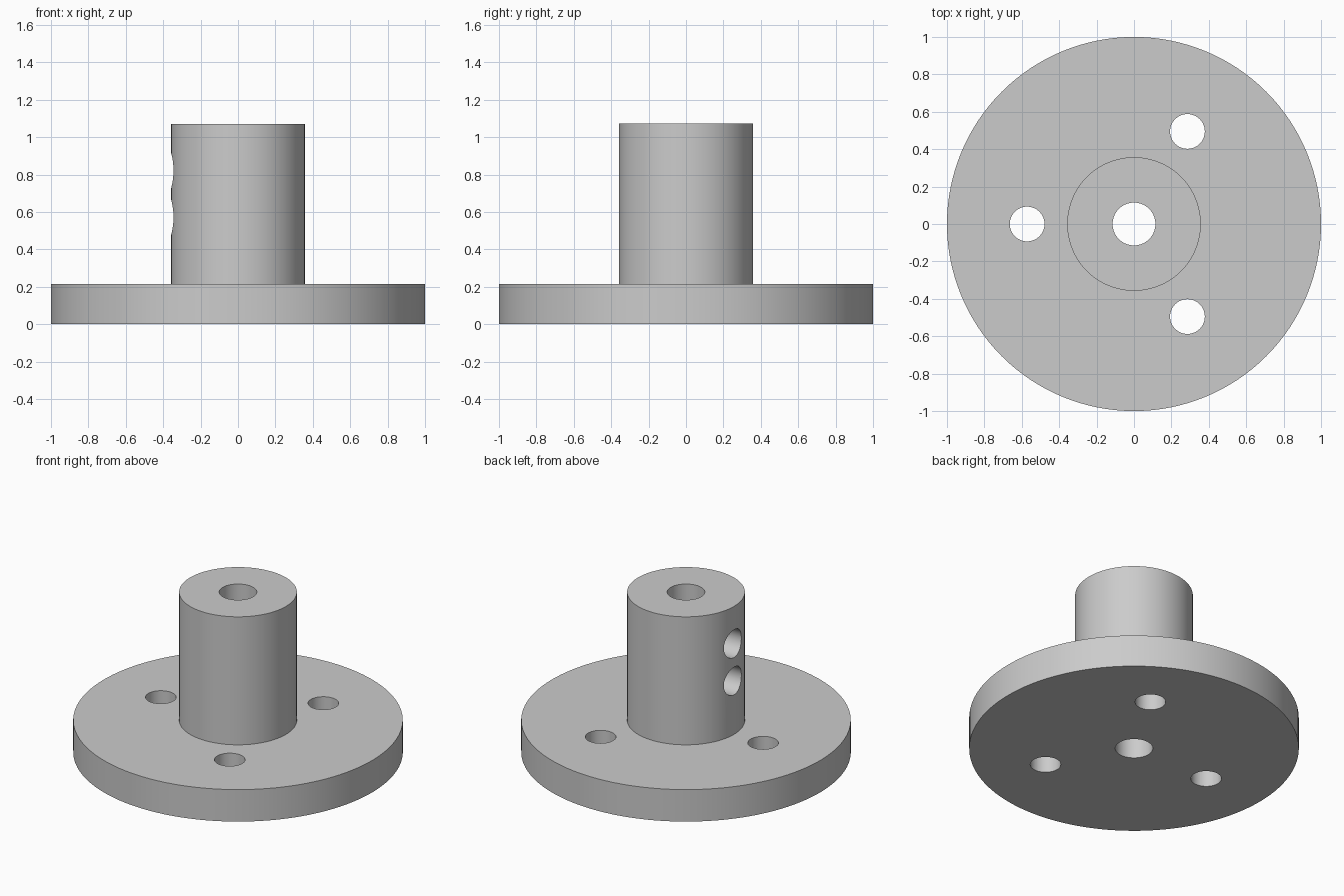
import bpy
import bmesh
from math import cos, sin, pi, radians
from mathutils import Matrix, Vector

cube = bpy.data.objects.get("Cube")
if cube:
    bpy.data.objects.remove(cube, do_unlink=True)

UNIT = 1 / 28                      # flange radius is 28 design units
FLANGE_R, FLANGE_H = 28 * UNIT, 6 * UNIT
HUB_R, TOP = 10 * UNIT, 30 * UNIT
BORE_R, HOLE_R = 3.2 * UNIT, 2.6 * UNIT
BOLT_CIRCLE = 16 * UNIT
SIDE_HOLES = (16 * UNIT, 23 * UNIT)

grey = bpy.data.materials.new("plain_grey")
grey.use_nodes = True
colour = (0.6, 0.6, 0.6, 1)
grey.diffuse_color = colour
grey.node_tree.nodes["Principled BSDF"].inputs["Base Color"].default_value = colour


def make_object(name, bm):
    bmesh.ops.recalc_face_normals(bm, faces=bm.faces[:])
    mesh = bpy.data.meshes.new(name)
    bm.to_mesh(mesh)
    bm.free()
    mesh.materials.append(grey)
    obj = bpy.data.objects.new(name, mesh)
    bpy.context.collection.objects.link(obj)
    return obj


def lathe(name, profile, steps):
    """Turn a closed (radius, height) profile around the z axis."""
    bm = bmesh.new()
    verts = [bm.verts.new((r, 0, z)) for r, z in profile]
    edges = [bm.edges.new((v, verts[i - 1])) for i, v in enumerate(verts)]
    bmesh.ops.spin(bm, geom=verts + edges, cent=(0, 0, 0), axis=(0, 0, 1),
                   angle=2 * pi, steps=steps, use_merge=True)
    bmesh.ops.remove_doubles(bm, verts=bm.verts[:], dist=1e-5)
    return make_object(name, bm)


def add_drill(bm, centre, depth, turn=Matrix()):
    bmesh.ops.create_cone(bm, cap_ends=True, segments=64, radius1=HOLE_R,
                          radius2=HOLE_R, depth=depth,
                          matrix=Matrix.Translation(Vector(centre)) @ turn)


# Flange, hub and central bore as one turned body
body = lathe("flanged_hub", [
    (BORE_R, 0), (FLANGE_R, 0), (FLANGE_R, FLANGE_H),
    (HUB_R, FLANGE_H), (HUB_R, TOP), (BORE_R, TOP)], 128)

# Drills: three bolt holes, and two side holes that stop in the bore
drills = bmesh.new()
for angle in (60, 180, 300):
    a = radians(angle)
    add_drill(drills, (BOLT_CIRCLE * cos(a), BOLT_CIRCLE * sin(a), FLANGE_H / 2),
              FLANGE_H * 1.5)
for z in SIDE_HOLES:
    add_drill(drills, (-HUB_R * 0.7, 0, z), HUB_R * 1.4, Matrix.Rotation(pi / 2, 4, 'Y'))
cutter = make_object("hole_cutter", drills)
cutter.hide_render = True

cut = body.modifiers.new("holes", 'BOOLEAN')
cut.operation = 'DIFFERENCE'
cut.solver = 'EXACT'
cut.object = cutter

bpy.ops.object.select_all(action='DESELECT')
body.select_set(True)
bpy.context.view_layer.objects.active = body
bpy.ops.object.modifier_apply(modifier=cut.name)
bpy.data.objects.remove(cutter, do_unlink=True)
bpy.ops.object.shade_smooth_by_angle(angle=radians(30))
